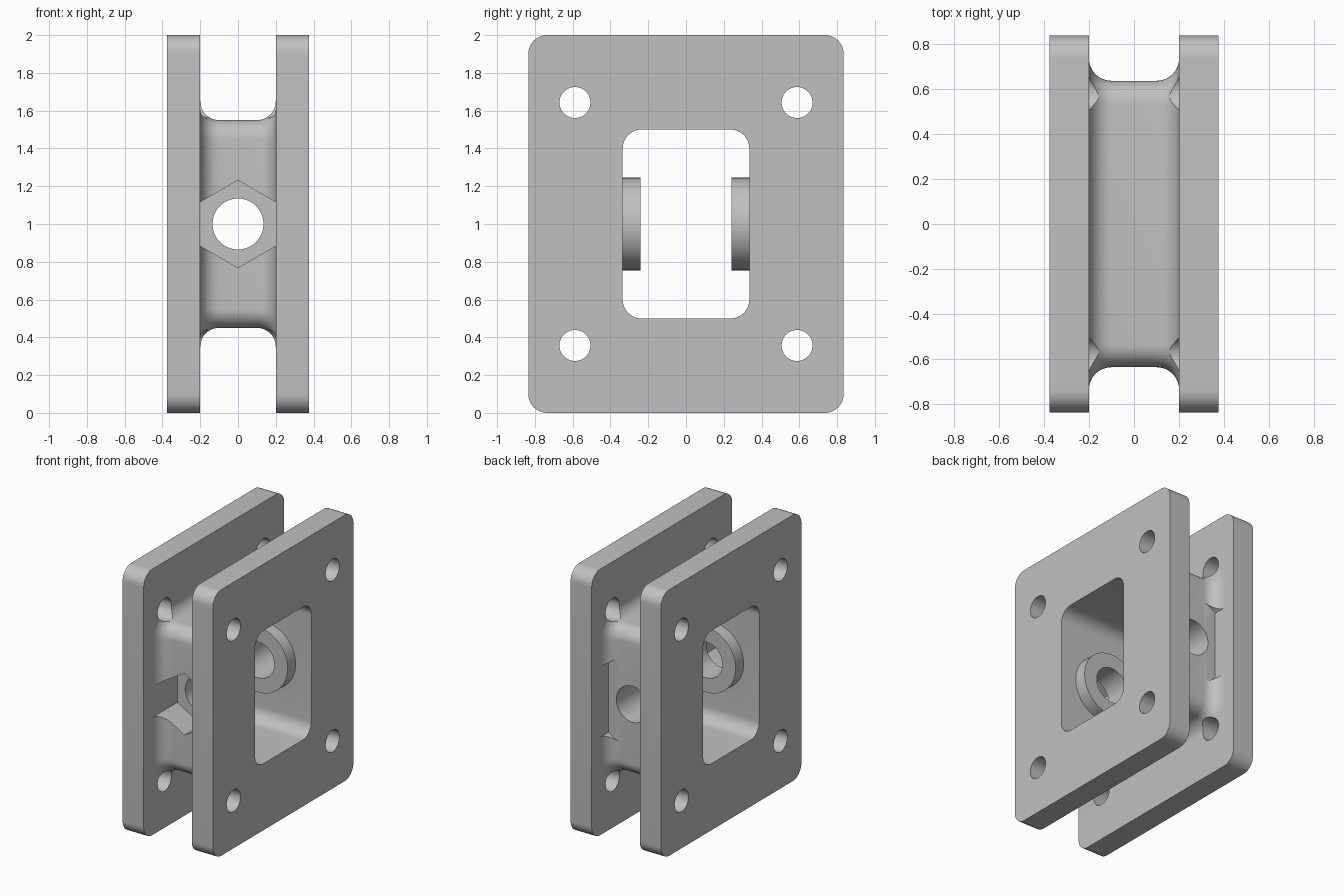
import bpy, bmesh
from math import sin, cos, pi, acos, sqrt, radians
from mathutils import Vector

if "Cube" in bpy.data.objects:
    bpy.data.objects.remove(bpy.data.objects["Cube"])

grey = bpy.data.materials.new("plain grey")
grey.use_nodes = True
colour = (0.53, 0.53, 0.53, 1)
grey.diffuse_color = colour
grey.node_tree.nodes["Principled BSDF"].inputs["Base Color"].default_value = colour

MID = 1.0        # height of the centre
GAP = 0.2        # half the gap between the plates
FILLET = 0.1


def rounded_rect(hy, hz, r, n=12):
    """Outline in (y, z) around the origin."""
    pts = []
    for k, (sy, sz) in enumerate([(1, 1), (-1, 1), (-1, -1), (1, -1)]):
        for i in range(n + 1):
            a = (k + i / n) * pi / 2
            pts.append((sy * (hy - r) + r * cos(a), sz * (hz - r) + r * sin(a)))
    return pts


def circle(r, n=64, cu=0, cv=0, turn=0):
    return [(cu + r * cos(turn + 2 * pi * i / n), cv + r * sin(turn + 2 * pi * i / n))
            for i in range(n)]


def loft(name, axis, rings):
    """Skin a list of (position along axis, outline) into a closed solid."""
    bm = bmesh.new()
    loops = []
    for p, outline in rings:
        loops.append([bm.verts.new((p, u, MID + v) if axis == "x" else (u, p, MID + v))
                      for u, v in outline])
    for a, b in zip(loops, loops[1:]):
        for i in range(len(a)):
            j = (i + 1) % len(a)
            bm.faces.new((a[i], a[j], b[j], b[i]))
    bm.faces.new(loops[0])
    bm.faces.new(loops[-1])
    bmesh.ops.recalc_face_normals(bm, faces=bm.faces)
    mesh = bpy.data.meshes.new(name)
    bm.to_mesh(mesh)
    bm.free()
    obj = bpy.data.objects.new(name, mesh)
    mesh.materials.append(grey)
    bpy.context.collection.objects.link(obj)
    return obj


def prism(name, axis, start, end, outline):
    return loft(name, axis, [(start, outline), (end, outline)])


def combine(target, tool, operation):
    mod = target.modifiers.new(tool.name, "BOOLEAN")
    mod.operation = operation
    mod.solver = "EXACT"
    mod.object = tool
    tool.hide_render = True
    bpy.context.view_layer.objects.active = target
    bpy.ops.object.modifier_apply(modifier=mod.name)
    bpy.data.objects.remove(tool)


# Twin plates joined by a core that flares into them with fillets
plate = rounded_rect(0.835, 1.0, 0.1)
half = []
for i in range(13):
    a = i / 12 * pi / 2
    flare = FILLET * (1 - cos(a))
    half.append((GAP - FILLET + FILLET * sin(a),
                 rounded_rect(0.635 + flare, 0.55 + flare, 0.1 + flare)))
half += [(GAP, plate), (0.375, plate)]
body = loft("double_plate_bracket", "x", [(-x, o) for x, o in reversed(half)] + half)

# Window through the middle
combine(body, prism("window", "x", -0.5, 0.5, rounded_rect(0.335, 0.5, 0.1)), "DIFFERENCE")

# Bosses inside the window
for s in (-1, 1):
    combine(body, prism("boss", "y", s * 0.24, s * 0.36, circle(0.245)), "UNION")

# Bolt holes through both plates
for y in (-0.588, 0.588):
    for z in (-0.643, 0.643):
        combine(body, prism("bolt_hole", "x", -0.5, 0.5, circle(0.082, 40, y, z)), "DIFFERENCE")

# Axle bore, hexagonal nut pocket in front, round washer seat behind
combine(body, prism("bore", "y", -1, 1, circle(0.135)), "DIFFERENCE")
hexagon = circle((GAP + 0.0002) / cos(pi / 6), 6, turn=pi / 2)
combine(body, prism("nut_pocket", "y", -0.745, -0.435, hexagon), "DIFFERENCE")

R = 0.33
side = GAP + 0.0002
a0 = acos(side / R)
arc = [a0 + (pi - 2 * a0) * i / 24 for i in range(25)]
seat = [(R * cos(a), R * sin(a)) for a in arc]
seat += [(-u, -v) for u, v in seat]
combine(body, prism("washer_seat", "y", 0.636, 0.745, seat), "DIFFERENCE")

# Smooth rounded surfaces, crisp edges
bpy.ops.object.select_all(action="DESELECT")
body.select_set(True)
bpy.context.view_layer.objects.active = body
bpy.ops.object.shade_smooth_by_angle(angle=radians(25))
